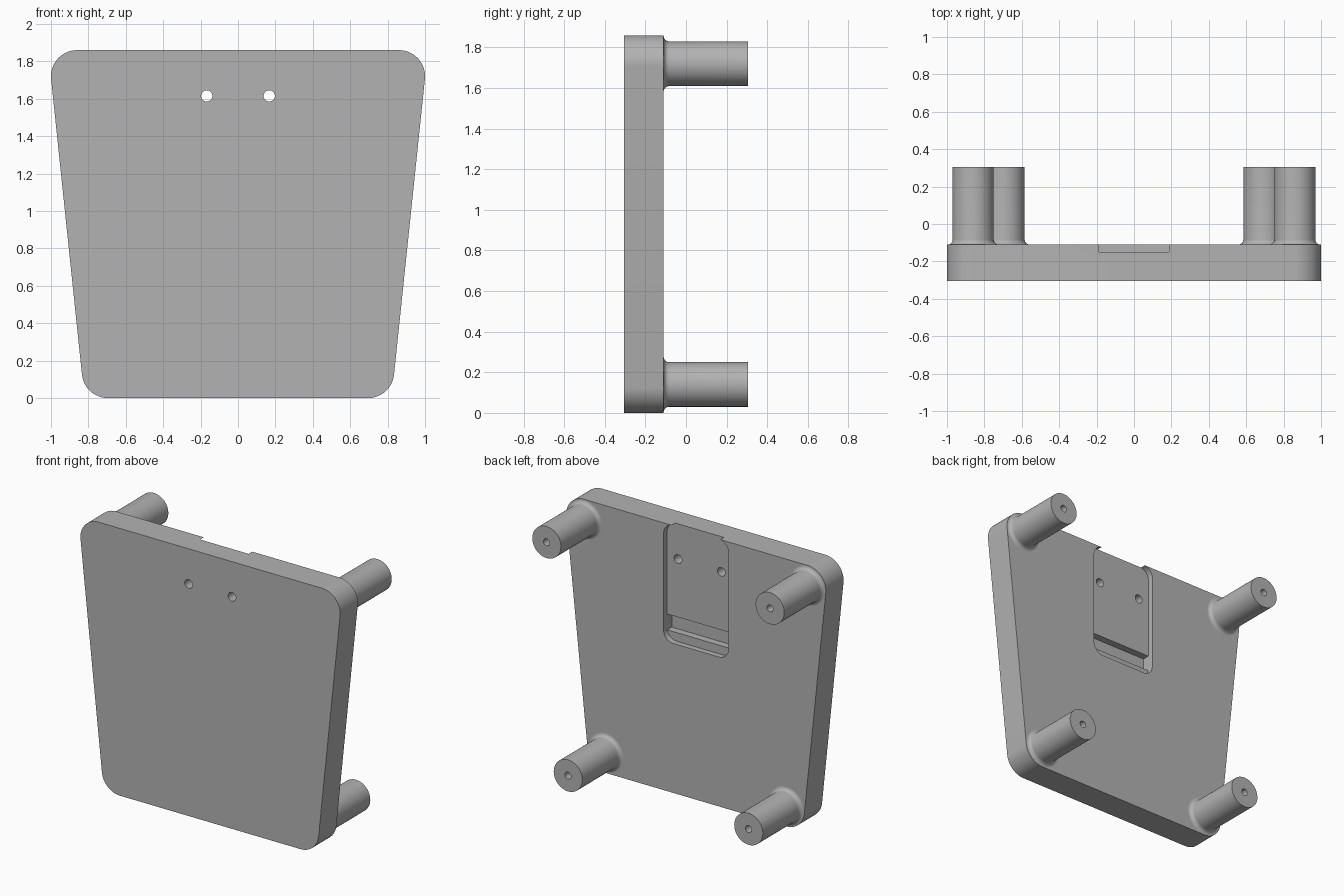
import bpy, bmesh, math
from mathutils import Vector

cube = bpy.data.objects.get("Cube")
if cube:
    bpy.data.objects.remove(cube, do_unlink=True)

# One plain grey for everything
GREY = (0.45, 0.45, 0.45, 1)
grey = bpy.data.materials.new("plain grey")
grey.use_nodes = True
grey.diffuse_color = GREY
grey.node_tree.nodes["Principled BSDF"].inputs["Base Color"].default_value = GREY

FRONT, BACK, LEG_END = -0.305, -0.11, 0.305
CORNER = 0.14
CORNERS = [(0.86, 1.72), (0.695, CORNER)]      # leg and corner centres, mirrored in x


def finish(name, bm):
    bmesh.ops.recalc_face_normals(bm, faces=bm.faces)
    mesh = bpy.data.meshes.new(name)
    bm.to_mesh(mesh)
    bm.free()
    mesh.materials.append(grey)
    obj = bpy.data.objects.new(name, mesh)
    bpy.context.collection.objects.link(obj)
    return obj


def prism(name, outline, y0, y1):
    """Extrude an (x, z) outline from y0 to y1."""
    bm = bmesh.new()
    face = bm.faces.new([bm.verts.new((x, y0, z)) for x, z in outline])
    new = bmesh.ops.extrude_face_region(bm, geom=[face])["geom"]
    bmesh.ops.translate(bm, vec=(0, y1 - y0, 0),
                        verts=[v for v in new if isinstance(v, bmesh.types.BMVert)])
    return finish(name, bm)


def rounded(centres, radius, steps=20):
    """Convex outline with an arc about each centre, tangent to its neighbours."""
    pts, n = [], len(centres)
    for i in range(n):
        p, c, q = (Vector(centres[(i + k) % n]) for k in (-1, 0, 1))
        start = math.atan2(-(c - p).x, (c - p).y)
        turn = (math.atan2(-(q - c).x, (q - c).y) - start) % math.tau
        turn -= math.tau if turn > math.pi else 0
        for s in range(steps + 1):
            a = start + turn * s / steps
            pts.append((c.x + radius * math.cos(a), c.y + radius * math.sin(a)))
    return pts


def circle(x, z, r, steps=32):
    return [(x + r * math.cos(math.tau * s / steps), z + r * math.sin(math.tau * s / steps))
            for s in range(steps)]


def cut(target, cutter):
    cutter.hide_render = True
    mod = target.modifiers.new("cut", "BOOLEAN")
    mod.operation, mod.solver, mod.object = "DIFFERENCE", "EXACT", cutter
    bpy.context.view_layer.objects.active = target
    bpy.ops.object.modifier_apply(modifier=mod.name)
    bpy.data.objects.remove(cutter, do_unlink=True)


def smooth(obj):
    bpy.ops.object.select_all(action="DESELECT")
    obj.select_set(True)
    bpy.context.view_layer.objects.active = obj
    bpy.ops.object.shade_smooth_by_angle(angle=math.radians(30))


# Tapered plate with rounded corners (centres run clockwise, radius on the outside)
(tx, tz), (bx, bz) = CORNERS
plate = prism("plate", rounded([(tx, tz), (bx, bz), (-bx, bz), (-tx, tz)], -CORNER), FRONT, BACK)

# Shallow pocket opening through the top edge
px, r, z0, z1 = 0.25, 0.075, 1.04, 1.861
pocket = [(px - r, z1 - r), (px - r, z0 + r), (r - px, z0 + r), (r - px, z1 - r)]
cut(plate, prism("pocket_cutter", rounded(pocket, -r, 12), BACK - 0.04, 0))

# Deeper cross groove near the pocket's lower end
gx = px - 0.0005
cut(plate, prism("groove_cutter", [(gx, 1.21), (gx, 1.10), (-gx, 1.10), (-gx, 1.21)],
                 BACK - 0.09, BACK - 0.03))

# Two screw holes through the plate
for side in (-1, 1):
    cut(plate, prism("hole_cutter", circle(side * 0.167, 1.615, 0.03), FRONT - 0.1, 0))
smooth(plate)


# Legs: lathed profile with a base fillet and a blind hole in the end
def leg(name, x, z, radius=0.11, fillet=0.027, bore=0.024, depth=0.25, steps=64):
    profile = [(0, BACK - 0.01), (radius + fillet, BACK - 0.01)]
    for s in range(9):
        a = math.pi / 2 * s / 8
        profile.append((radius + fillet * (1 - math.sin(a)), BACK + fillet * (1 - math.cos(a))))
    profile += [(radius, LEG_END), (bore, LEG_END), (bore, LEG_END - depth), (0, LEG_END - depth)]
    bm = bmesh.new()
    verts = [bm.verts.new((x + d, y, z)) for d, y in profile]
    edges = [bm.edges.new(pair) for pair in zip(verts, verts[1:])]
    bmesh.ops.spin(bm, geom=verts + edges, cent=(x, 0, z), axis=(0, 1, 0),
                   angle=math.tau, steps=steps)
    bmesh.ops.remove_doubles(bm, verts=bm.verts, dist=0.0001)
    smooth(finish(name, bm))


for level, (x, z) in zip(("upper", "lower"), CORNERS):
    for side, sign in (("left", 1), ("right", -1)):
        leg(f"{level}_{side}_leg", sign * x, z)
